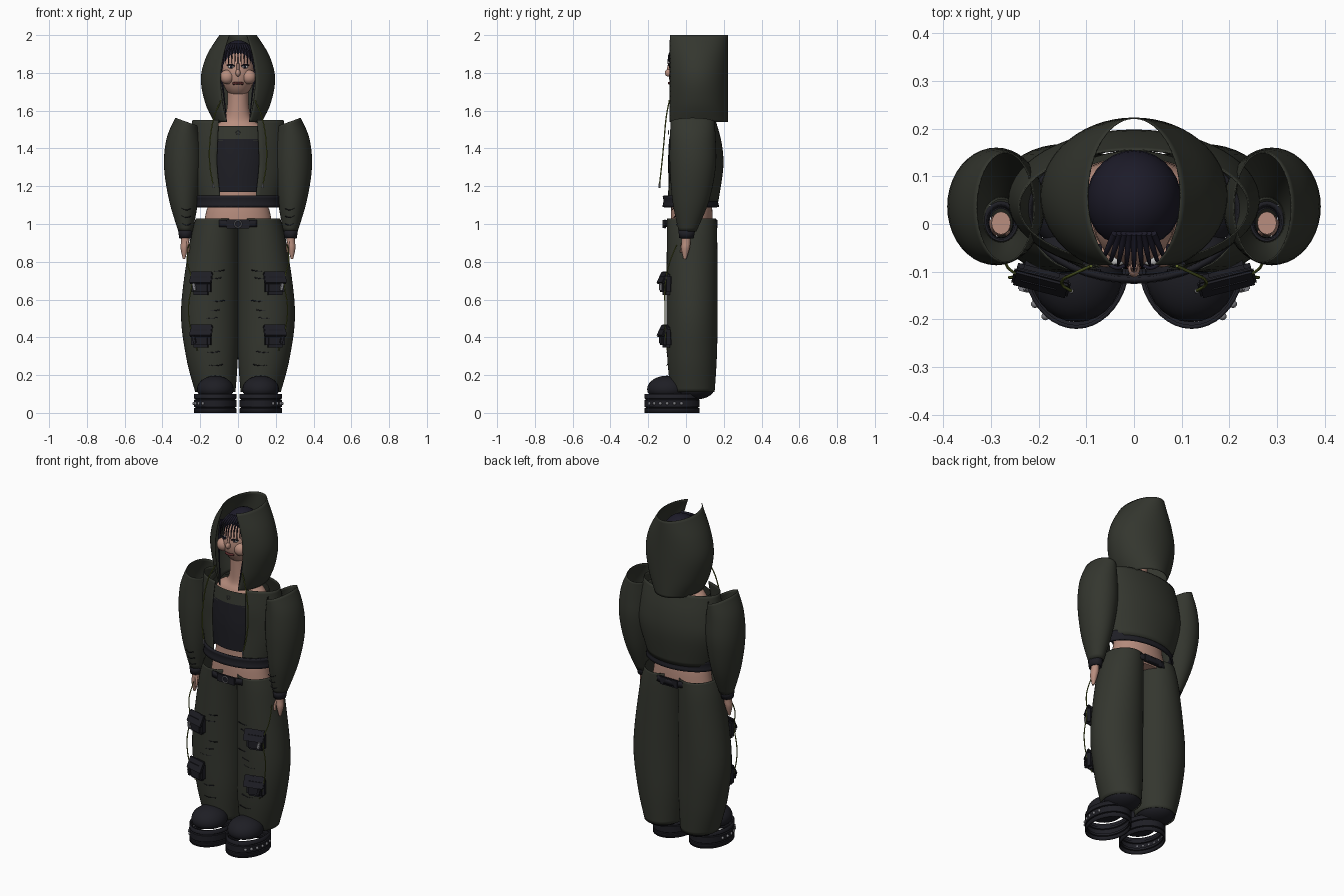
import bpy, bmesh, math
from mathutils import Matrix, Vector

if "Cube" in bpy.data.objects:
    bpy.data.objects.remove(bpy.data.objects["Cube"])


def mat(name, r, g, b):
    m = bpy.data.materials.new(name)
    m.diffuse_color = (r, g, b, 1)
    m.use_nodes = True
    m.node_tree.nodes["Principled BSDF"].inputs["Base Color"].default_value = m.diffuse_color
    return m


OLIVE = mat("olive_cloth", .034, .037, .028)
DARK = mat("dark_cloth", .013, .013, .018)
BLACK = mat("black_hair", .012, .011, .022)
SKIN = mat("skin", .48, .27, .21)
LIP = mat("lips", .10, .025, .025)
CORD = mat("cord_green", .12, .15, .025)
METAL = mat("metal", .22, .22, .24)
WHITE = mat("eye_white", .6, .6, .6)


def finish(name, bm, m, angle=40, solid=0):
    bmesh.ops.recalc_face_normals(bm, faces=bm.faces)
    me = bpy.data.meshes.new(name)
    bm.to_mesh(me)
    bm.free()
    ob = bpy.data.objects.new(name, me)
    bpy.context.collection.objects.link(ob)
    me.materials.append(m)
    if solid:
        md = ob.modifiers.new("thickness", 'SOLIDIFY')
        md.thickness = solid
        md.offset = 0
    bpy.ops.object.select_all(action='DESELECT')
    bpy.context.view_layer.objects.active = ob
    ob.select_set(True)
    bpy.ops.object.shade_smooth_by_angle(angle=math.radians(angle))
    return ob


def spline(keys, steps):
    """Catmull-Rom through the key rings."""
    if steps == 1:
        return keys
    out, n = [], len(keys)
    for i in range(n - 1):
        p = [keys[max(i - 1, 0)], keys[i], keys[i + 1], keys[min(i + 2, n - 1)]]
        for k in range(steps):
            t = k / steps
            out.append([.5 * (2 * b + (c - a) * t + (2 * a - 5 * b + 4 * c - d) * t * t
                              + (3 * b - a - 3 * c + d) * t ** 3) for a, b, c, d in zip(*p)])
    return out + [keys[-1]]


def loft(name, keys, m, s=1, a0=0, a1=360, seg=40, steps=5, solid=0, caps=False, angle=40):
    """Rings of (cx, cy, z, rx, ry, tilt); angle 0 is the front (-y)."""
    bm = bmesh.new()
    full = a1 - a0 >= 360
    rows = []
    for cx, cy, z, rx, ry, tilt in spline(keys, steps):
        row = []
        for i in range(seg if full else seg + 1):
            a = math.radians(a0 + (a1 - a0) * i / seg)
            row.append(bm.verts.new((s * (cx + rx * math.sin(a)), cy - ry * math.cos(a),
                                     z + tilt * math.sin(a))))
        rows.append(row)
    for p, q in zip(rows, rows[1:]):
        for i in range(seg):
            j = (i + 1) % len(p)
            bm.faces.new((p[i], p[j], q[j], q[i]))
    if caps:
        bm.faces.new(rows[0])
        bm.faces.new(rows[-1])
    return finish(name, bm, m, angle, solid)


def ball(name, c, r, m, floor=None, seg=28):
    bm = bmesh.new()
    bmesh.ops.create_uvsphere(bm, u_segments=seg, v_segments=seg // 2, radius=1,
                              matrix=Matrix.Translation(c) @ Matrix.Diagonal((*r, 1)))
    if floor is not None:
        for v in bm.verts:
            v.co.z = max(v.co.z, floor)
    return finish(name, bm, m)


def box(name, c, size, m, rot=(0, 0, 0), bevel=.006):
    bm = bmesh.new()
    bmesh.ops.create_cube(bm, size=1, matrix=Matrix.Diagonal((*size, 1)))
    bmesh.ops.bevel(bm, geom=bm.edges[:], offset=bevel, segments=2, affect='EDGES')
    rx, ry, rz = rot
    R = Matrix.Rotation(rz, 4, 'Z') @ Matrix.Rotation(ry, 4, 'Y') @ Matrix.Rotation(rx, 4, 'X')
    bm.transform(Matrix.Translation(c) @ R)
    return finish(name, bm, m)


def tube(name, pts, r, m, s=1, taper=False):
    cu = bpy.data.curves.new(name, 'CURVE')
    cu.dimensions = '3D'
    cu.bevel_depth, cu.bevel_resolution, cu.resolution_u = r, 2, 6
    cu.use_fill_caps = True
    sp = cu.splines.new('BEZIER')
    sp.bezier_points.add(len(pts) - 1)
    for i, (b, p) in enumerate(zip(sp.bezier_points, pts)):
        b.co = (s * p[0], p[1], p[2])
        b.handle_left_type = b.handle_right_type = 'AUTO'
        if taper:
            b.radius = 1 - .8 * i / (len(pts) - 1)
    ob = bpy.data.objects.new(name, cu)
    bpy.context.collection.objects.link(ob)
    cu.materials.append(m)


# Body and head
loft("torso", [(0, .03, .98, .185, .11, 0), (0, .03, 1.06, .17, .11, 0), (0, .03, 1.15, .15, .105, 0),
               (0, .03, 1.38, .165, .11, 0), (0, .035, 1.5, .15, .09, 0), (0, .03, 1.55, .08, .065, 0),
               (0, .025, 1.62, .058, .058, 0), (0, .02, 1.74, .055, .058, 0)], SKIN, caps=True)
ball("head", (0, .02, 1.8), (.088, .11, .132), SKIN)
ball("hair_cap", (0, .05, 1.855), (.1, .105, .118), BLACK)
ball("nose", (0, -.094, 1.80), (.013, .018, .02), SKIN, seg=16)
tube("nose_bridge", [(0, -.088, 1.85), (0, -.096, 1.81)], .007, SKIN)
tube("lips", [(-.027, -.078, 1.743), (0, -.09, 1.746), (.027, -.078, 1.743)], .007, LIP)
for i in range(-4, 5):
    x = i * .017
    tube("fringe_strand", [(x * .6, -.02, 1.95), (x * .9, -.082 + abs(x) * .25, 1.91),
                           (x, -.098 + abs(x) * .3, 1.85 - .006 * (i % 2))], .0075, BLACK, taper=True)

# Crop top with yoke and necklace pendant
loft("crop_top", [(0, .03, 1.17, .165, .12, 0), (0, .03, 1.32, .175, .125, 0),
                  (0, .03, 1.45, .175, .12, 0)], DARK)
loft("crop_top_yoke", [(0, .032, 1.44, .18, .122, 0), (0, .032, 1.52, .17, .108, 0)], OLIVE)
bm = bmesh.new()


def ring(name, c, R, r, m):
    n = 20
    pts = [(c[0] + R * math.cos(2 * math.pi * i / n), c[1], c[2] + R * math.sin(2 * math.pi * i / n))
           for i in range(n + 1)]
    tube(name, pts, r, m)


bm.free()
ring("pendant_ring", (0, -.092, 1.485), .01, .002, METAL)

# Hood: barrel shell, open at the front and at the top
loft("hood", [(0, .059, 1.54, .125, .163, 0), (0, .059, 1.64, .172, .163, 0), (0, .059, 1.77, .195, .163, 0),
              (0, .059, 1.89, .165, .163, 0), (0, .059, 2.0, .097, .163, 0)],
     OLIVE, a0=28, a1=332, seg=48, solid=.003)

# Jacket body, open front, and hem band
loft("jacket_body", [(0, .037, 1.55, .24, .118, 0), (0, .045, 1.43, .255, .142, 0), (0, .049, 1.3, .26, .147, 0),
                     (0, .03, 1.12, .215, .14, 0)], OLIVE, a0=25, a1=335, seg=48, solid=.003)
loft("jacket_hem", [(0, .025, 1.09, .222, .145, 0), (0, .025, 1.12, .217, .138, 0),
                    (0, .025, 1.15, .224, .143, 0)], DARK, solid=.012, steps=2)

# Trouser belt with buckle
for n, a in (("belt_front", 0), ("belt_back", 180)):
    loft(n, [(0, .025, .985, .22, .138, 0), (0, .025, 1.02, .22, .136, 0)], DARK,
         a0=a - 27, a1=a + 27, seg=14, steps=1, solid=.01)
    y = -.112 if a == 0 else .16
    box("belt_plate", (0, y, 1.0), (.12, .012, .048), DARK, bevel=.003)
ring("belt_buckle", (0, -.122, 1.0), .018, .003, METAL)

for s in (-1, 1):
    # Face details
    ball("cheek", (s * .058, -.055, 1.778), (.038, .036, .038), SKIN)
    ball("eye", (s * .036, -.076, 1.832), (.017, .012, .009), WHITE, seg=16)
    ball("pupil", (s * .036, -.086, 1.832), (.007, .004, .008), BLACK, seg=12)
    tube("eyelash", [(.018, -.087, 1.836), (.036, -.092, 1.844), (.058, -.08, 1.84)], .004, BLACK, s)
    tube("side_hair", [(.075, -.05, 1.92), (.088, -.055, 1.8), (.075, -.07, 1.68), (.06, -.085, 1.54)],
         .009, BLACK, s, True)

    # Sleeve, cuff, arm and hand
    loft("sleeve", [(.27, .035, 1.54, .06, .115, .022), (.285, .036, 1.44, .092, .12, .012),
                    (.29, .036, 1.3, .1, .12, 0), (.287, .025, 1.12, .075, .095, 0),
                    (.278, .008, .96, .036, .045, 0)], OLIVE, s, solid=.003)
    loft("cuff", [(.279, .004, .965, .034, .04, 0), (.279, .002, .925, .028, .034, 0)], DARK, s,
         steps=2, solid=.008)
    loft("hand", [(.279, .002, 1.0, .02, .024, 0), (.28, 0, .91, .022, .024, 0), (.284, -.003, .87, .02, .022, 0),
                  (.286, -.006, .815, .006, .008, 0)], SKIN, s, seg=16, caps=True)
    tube("thumb", [(.27, -.015, .91), (.262, -.022, .88), (.264, -.024, .85)], .007, SKIN, s)
    for z in (1.0, 1.04, 1.08):
        tube("sleeve_fold", [(.25, -.045 - (z - 1) * .3, z), (.275, -.052 - (z - 1) * .3, z - .006),
                             (.3, -.043 - (z - 1) * .3, z + .004)], .003, DARK, s, True)

    # Hood drawstring with metal tip
    tube("drawstring", [(.09, -.088, 1.655), (.125, -.104, 1.57), (.15, -.118, 1.42), (.148, -.13, 1.3),
                        (.132, -.14, 1.21)], .0035, CORD, s)
    tube("drawstring_tip", [(.132, -.14, 1.215), (.13, -.141, 1.19)], .005, METAL, s)

    # Trouser leg
    loft("trouser_leg", [(.112, .03, 1.03, .11, .128, 0), (.128, .032, .9, .127, .132, 0),
                         (.15, .032, .55, .15, .134, 0), (.138, .032, .3, .136, .13, 0),
                         (.12, .035, .11, .105, .115, 0)], OLIVE, s, seg=44, steps=6, solid=.003)
    for z in (.25, .32, .5, .54, .59, .71, .75):
        x = .13 + .02 * math.sin(z * 40)
        tube("trouser_fold", [(x - .04, -.097, z + .006), (x, -.102, z), (x + .035, -.1, z + .003)],
             .003, DARK, s, True)

    # Cargo pockets: bag, flap and clip
    for z in (.68, .40):
        box("cargo_pocket", (s * .195, -.105, z), (.105, .05, .11), DARK, (0, 0, s * .25), .014)
        box("pocket_flap", (s * .195, -.123, z + .035), (.122, .014, .07), DARK, (-.45, 0, s * .25), .005)
        box("pocket_clip", (s * .232, -.135, z - .012), (.016, .014, .04), METAL if z > .5 else DARK,
            (0, s * .2, s * .25), .003)
    tube("cargo_strap", [(.262, -.05, .89), (.268, -.085, .8), (.245, -.108, .7), (.262, -.112, .56),
                         (.25, -.11, .44), (.215, -.1, .33)], .003, CORD, s)

    # Shoe: toe cap, heel and hollow ribbed sole
    ball("shoe_toe", (s * .12, -.1, .125), (.097, .106, .072), DARK, .1)
    ball("shoe_heel", (s * .12, .045, .13), (.1, .106, .06), DARK)
    ribs = [(0, 0), (.022, 0), (.024, -.007), (.032, -.007), (.034, .001), (.066, .001),
            (.068, -.007), (.076, -.007), (.078, 0), (.1, 0)]
    loft("shoe_sole", [(.121, -.074, z, .109 + d, .142 + d, 0) for z, d in ribs], DARK, s,
         steps=1, solid=.008, angle=30)
    for a in (35, 50, 65, 80, 95, 110):
        t = math.radians(a)
        ball("sole_stud", (s * (.121 + .113 * math.sin(t)), -.074 - .146 * math.cos(t), .05),
             (.009, .009, .009), METAL, seg=10)
